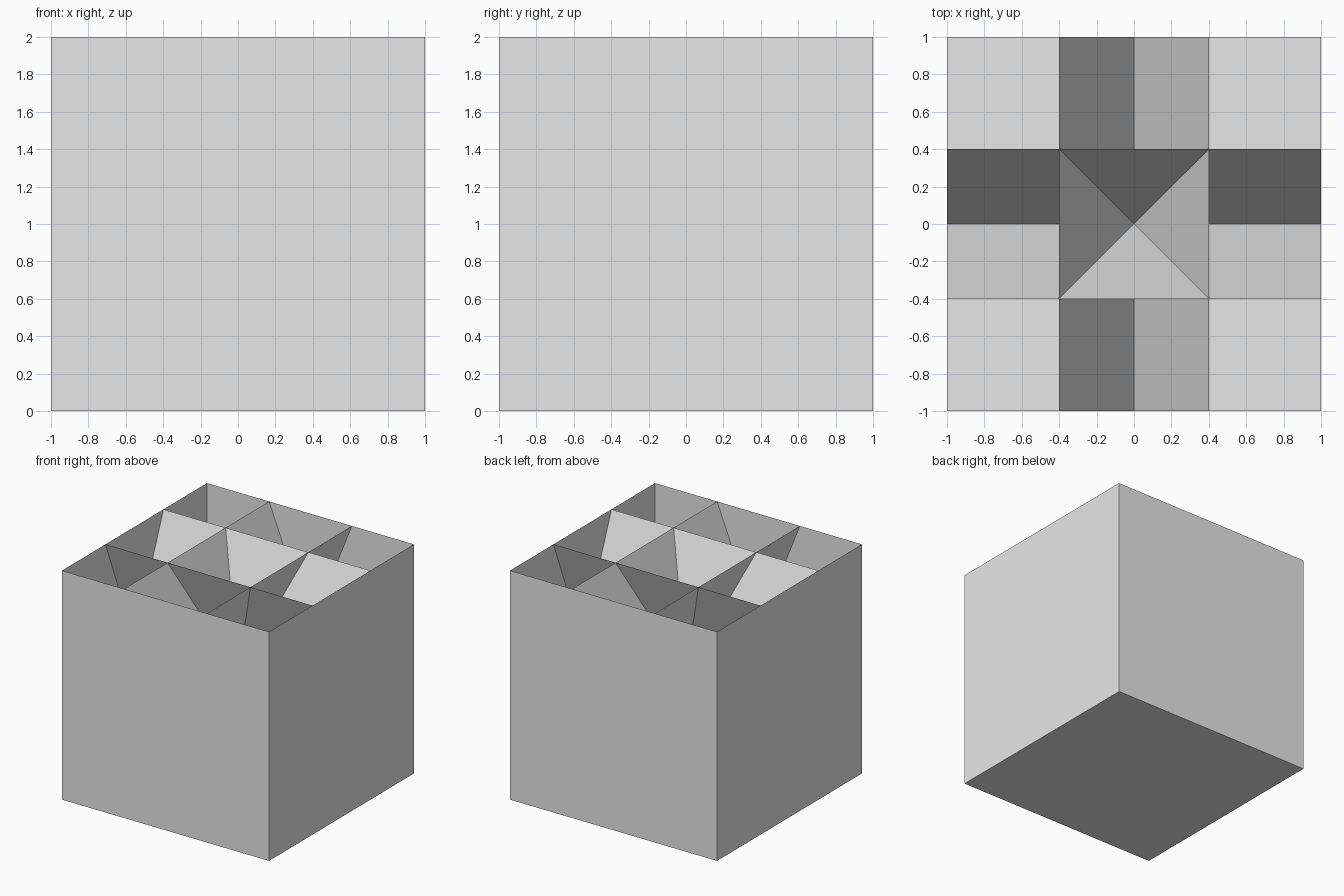
import bpy
import bmesh
from math import pi
from mathutils import Matrix

cube = bpy.data.objects.get("Cube")
if cube:
    bpy.data.objects.remove(cube, do_unlink=True)

SIZE, HALF, SLOT = 2.0, 1.0, 0.4

# Plain grey for every sheet
grey = bpy.data.materials.new("plain_grey")
grey.use_nodes = True
colour = (0.8, 0.8, 0.8, 1)
grey.diffuse_color = colour
grey.node_tree.nodes["Principled BSDF"].inputs["Base Color"].default_value = colour


def finish(name, bm):
    mesh = bpy.data.meshes.new(name)
    bm.to_mesh(mesh)
    bm.free()
    mesh.materials.append(grey)
    obj = bpy.data.objects.new(name, mesh)
    bpy.context.collection.objects.link(obj)
    return obj


# Box with an open top
bm = bmesh.new()
bmesh.ops.create_cube(bm, size=SIZE, matrix=Matrix.Translation((0, 0, HALF)))
bm.normal_update()
lid = [f for f in bm.faces if f.normal.z > 0.5]
bmesh.ops.delete(bm, geom=lid, context='FACES_ONLY')
finish("open_box", bm)


# Slanted sheet spanning the box, low on one side and high on the other
def divider(name, lean, turn):
    bm = bmesh.new()
    outline = [(-lean, -HALF, 0), (lean, -HALF, SIZE),
               (lean, HALF, SIZE), (-lean, HALF, 0)]
    bm.faces.new([bm.verts.new(p) for p in outline])
    bmesh.ops.rotate(bm, verts=bm.verts, cent=(0, 0, 0),
                     matrix=Matrix.Rotation(turn, 3, 'Z'))
    bm.normal_update()
    for face in bm.faces:
        if face.normal.z < 0:
            face.normal_flip()
    finish(name, bm)


# Two crossing pairs of sheets, one pair along each axis
for axis, turn in (("lengthwise", 0), ("crosswise", pi / 2)):
    for side, lean in (("left", SLOT), ("right", -SLOT)):
        divider(f"{axis}_divider_{side}", lean, turn)
